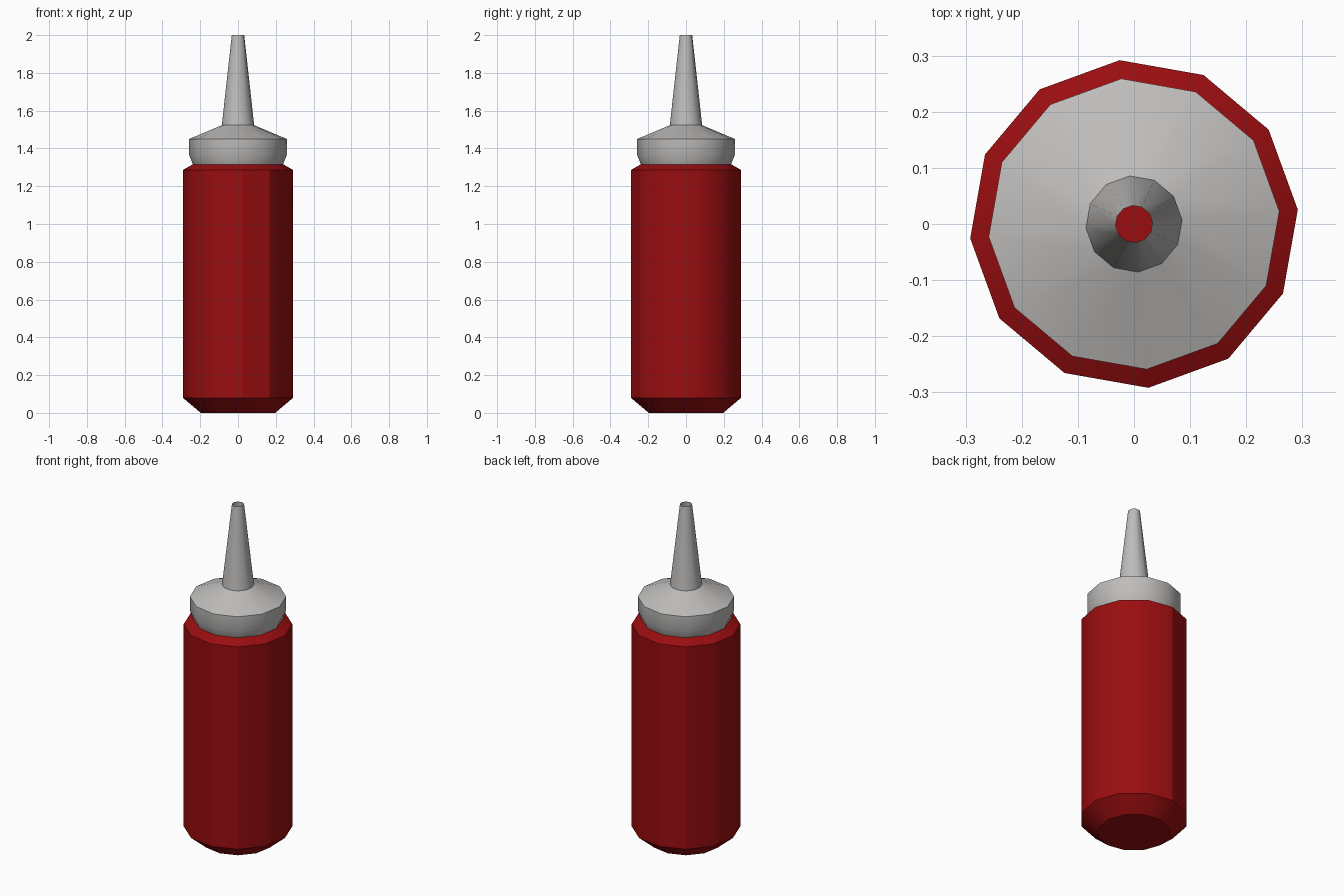
import bpy, bmesh, math

if "Cube" in bpy.data.objects:
    bpy.data.objects.remove(bpy.data.objects["Cube"])

SIDES = 12
TWIST = math.radians(5)


def material(name, rgb):
    m = bpy.data.materials.new(name)
    m.diffuse_color = (*rgb, 1)
    m.use_nodes = True
    m.node_tree.nodes["Principled BSDF"].inputs["Base Color"].default_value = m.diffuse_color
    return m


def lathe(name, profile, mat, closed, angle=30):
    """Revolve (radius, z) points into a 12-sided shell; optionally cap both ends."""
    bm = bmesh.new()
    rings = [[bm.verts.new((r * math.cos(TWIST + math.tau * i / SIDES),
                            r * math.sin(TWIST + math.tau * i / SIDES), z))
              for i in range(SIDES)] for r, z in profile]
    for a, b in zip(rings, rings[1:]):
        for i in range(SIDES):
            j = (i + 1) % SIDES
            bm.faces.new((a[i], a[j], b[j], b[i]))
    if closed:
        bm.faces.new(rings[0][::-1])
        bm.faces.new(rings[-1])
    mesh = bpy.data.meshes.new(name)
    bm.to_mesh(mesh)
    bm.free()
    mesh.materials.append(mat)
    ob = bpy.data.objects.new(name, mesh)
    bpy.context.collection.objects.link(ob)
    bpy.ops.object.select_all(action='DESELECT')
    ob.select_set(True)
    bpy.context.view_layer.objects.active = ob
    bpy.ops.object.shade_smooth_by_angle(angle=math.radians(angle))
    return ob


red = material("sauce red", (0.32, 0.004, 0.005))
grey = material("light grey", (0.52, 0.51, 0.50))

# Closed bottle body with bevelled base and shoulder
lathe("bottle_body", [(0.198, 0), (0.293, 0.08), (0.293, 1.286), (0.24, 1.316)], red, True)

# Open cap and hollow nozzle in one shell; the red body shows through the tip
lathe("cap_and_nozzle", [(0.24, 1.316), (0.26, 1.365), (0.26, 1.45), (0.086, 1.523),
                         (0.033, 2.0)], grey, False, 35)
